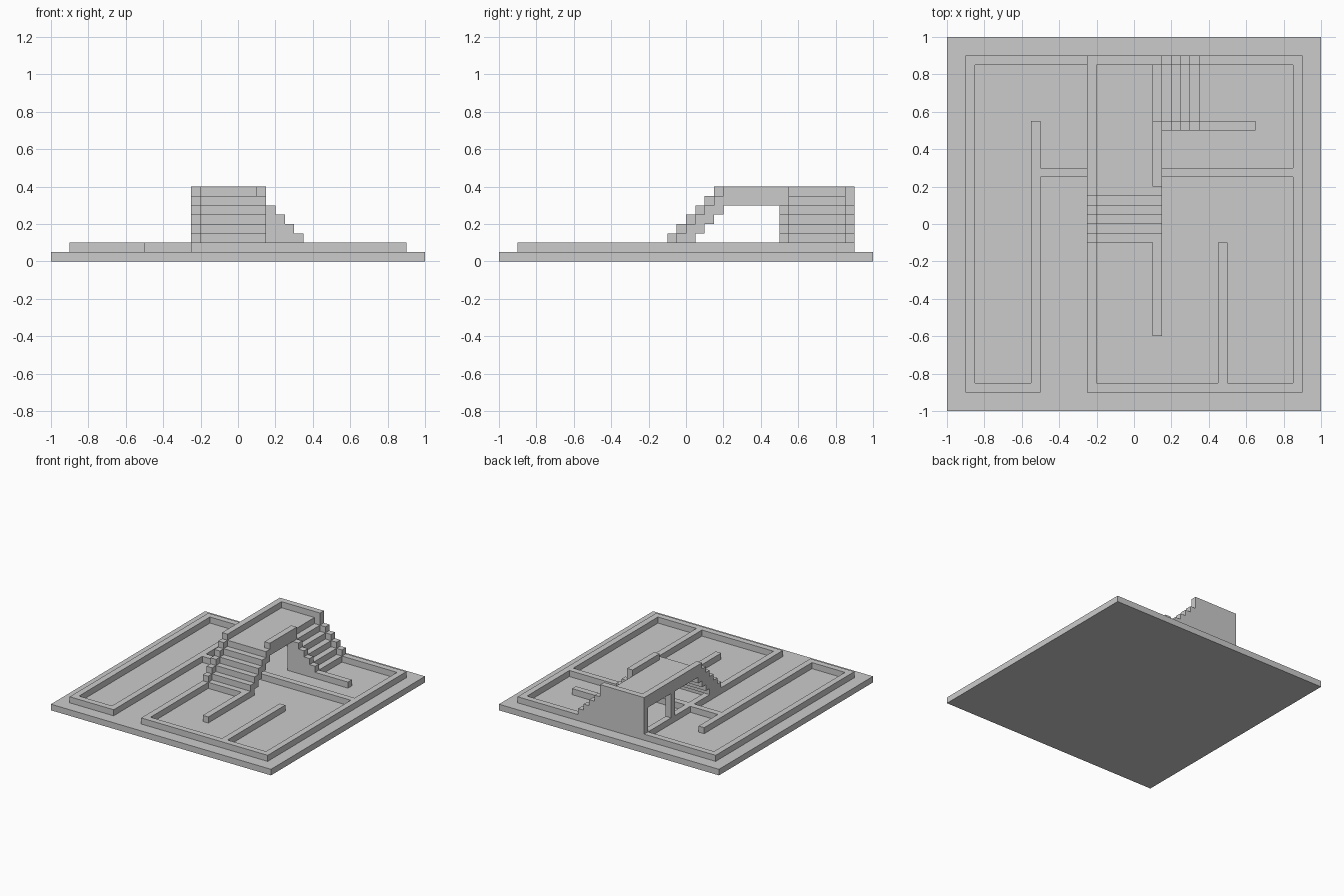
import bpy
import bmesh
from mathutils import Vector

cube = bpy.data.objects.get("Cube")
if cube:
    bpy.data.objects.remove(cube, do_unlink=True)

grey = bpy.data.materials.new("plain grey")
grey.use_nodes = True
colour = (0.6, 0.6, 0.6, 1)
grey.diffuse_color = colour
grey.node_tree.nodes["Principled BSDF"].inputs["Base Color"].default_value = colour

T = 0.05            # wall thickness, tread depth and rise
FLOOR = 0.05        # top of the slab
DECK = 0.35         # top of the landing
RAIL = DECK + T     # top of the parapets


def boxes(name, extents):
    """One object from boxes given as (x0, x1, y0, y1, z0, z1)."""
    bm = bmesh.new()
    for x0, x1, y0, y1, z0, z1 in extents:
        low, high = Vector((x0, y0, z0)), Vector((x1, y1, z1))
        made = bmesh.ops.create_cube(bm, size=1)
        for v in made["verts"]:
            v.co = (low + high) / 2 + v.co * (high - low)
    mesh = bpy.data.meshes.new(name)
    bm.to_mesh(mesh)
    bm.free()
    mesh.materials.append(grey)
    obj = bpy.data.objects.new(name, mesh)
    bpy.context.collection.objects.link(obj)


def wall_x(name, x0, x1, y):
    boxes(name, [(x0, x1, y, y + T, FLOOR, FLOOR + T)])


def wall_y(name, x, y0, y1):
    boxes(name, [(x, x + T, y0, y1, FLOOR, FLOOR + T)])


# Base slab
boxes("base_slab", [(-1, 1, -1, 1, 0, FLOOR)])

# Low outer walls, with an entrance gap at the front
wall_y("outer_wall_west", -0.9, -0.9, 0.9)
wall_y("outer_wall_east", 0.85, -0.9, 0.9)
wall_x("outer_wall_back", -0.85, 0.85, 0.85)
wall_x("outer_wall_front_west", -0.85, -0.5, -0.9)
wall_x("outer_wall_front_east", -0.25, 0.85, -0.9)

# Low inner walls
wall_y("corridor_wall_west", -0.55, -0.85, 0.55)
wall_y("corridor_wall_east", -0.25, -0.85, 0.85)
wall_y("stair_foot_wall", 0.1, -0.6, -0.1)
wall_y("front_room_wall", 0.45, -0.85, -0.1)
wall_x("cross_wall", -0.5, 0.85, 0.25)
wall_x("side_stair_foot_wall", 0.35, 0.65, 0.5)

# Main stairs climbing to the back, with a raised stringer on one side
treads, stringer = [], []
for i in range(6):
    y = -0.1 + i * T
    top = 0.1 + i * T
    bottom = max(FLOOR, top - 2 * T)
    treads.append((-0.25, 0.15, y, y + T, bottom, top))
    stringer.append((-0.25, -0.2, y, y + T, bottom, top + T))
boxes("main_stair_treads", treads)
boxes("main_stair_stringer", stringer)

# Landing and its parapets
boxes("landing", [(-0.25, 0.1, 0.2, 0.9, DECK - T, DECK)])
boxes("landing_parapet_west", [(-0.25, -0.2, 0.2, 0.9, DECK - T, RAIL)])
boxes("landing_parapet_east", [(0.1, 0.15, 0.2, 0.55, DECK - T, RAIL)])
boxes("landing_post", [(-0.25, -0.2, 0.5, 0.55, FLOOR, DECK)])
boxes("landing_back_wall", [(-0.25, 0.15, 0.85, 0.9, FLOOR, RAIL)])
boxes("landing_east_post", [(0.1, 0.15, 0.5, 0.55, FLOOR, DECK)])

# Side stairs between two solid stepped stringers
side_treads, front_side, back_side = [], [], []
for i in range(5):
    x = 0.1 + i * T
    top = 0.3 - i * T
    side_treads.append((x, x + T, 0.55, 0.85, max(FLOOR, top - 2 * T), top))
    if i:
        front_side.append((x, x + T, 0.5, 0.55, FLOOR, top + T))
        back_side.append((x, x + T, 0.85, 0.9, FLOOR, top + T))
boxes("side_stair_treads", side_treads)
boxes("side_stair_front_stringer", front_side)
boxes("side_stair_back_stringer", back_side)
